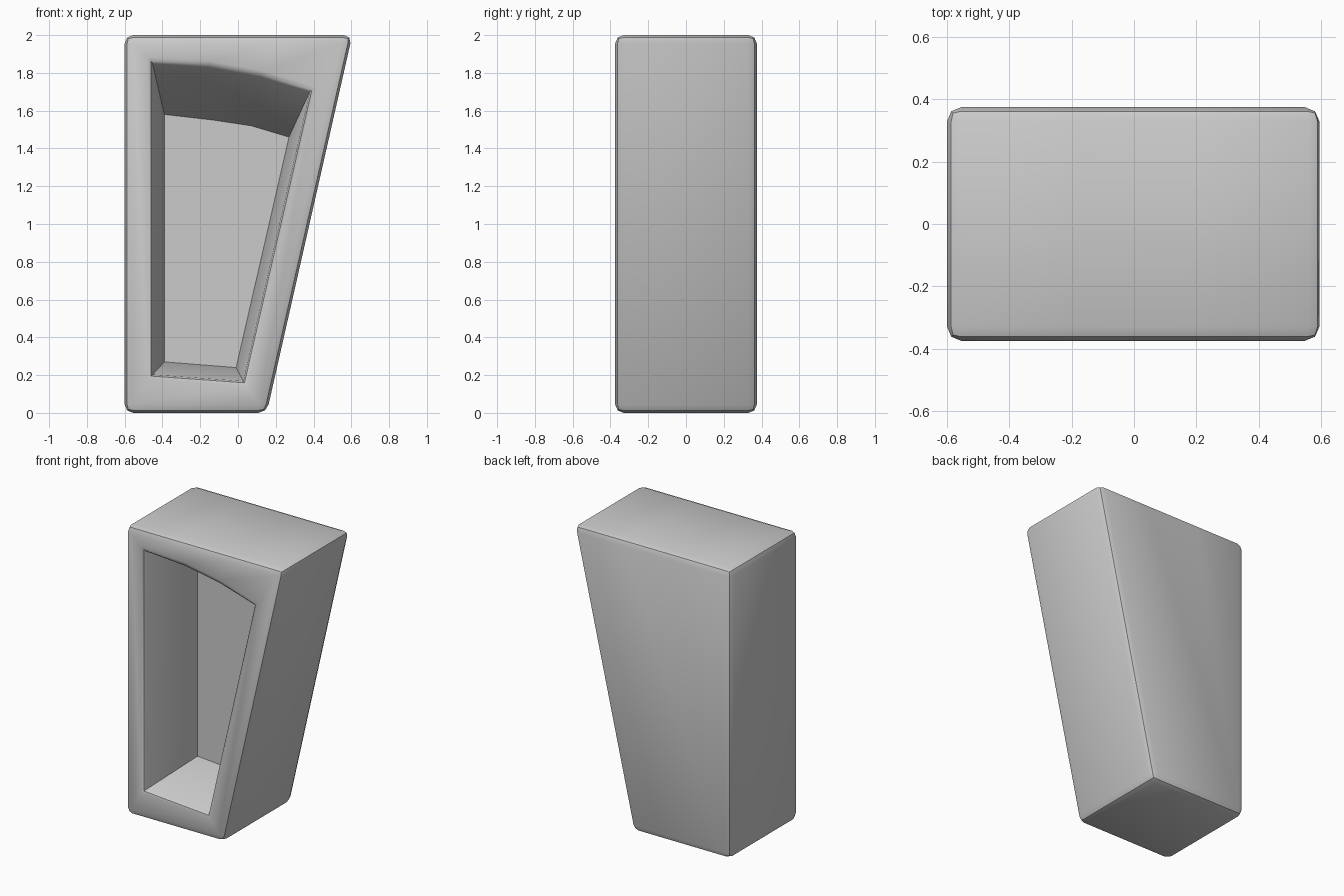
import bpy
import bmesh
import math

if "Cube" in bpy.data.objects:
    bpy.data.objects.remove(bpy.data.objects["Cube"])

# Matching six-point loops, counter-clockwise seen from the front (x, z)
outer = [(-0.6, 0), (0.152, 0), (0.605, 2), (0.2, 2), (-0.2, 2), (-0.6, 2)]
opening = [(-0.455, 0.2), (0.03, 0.165), (0.385, 1.71),
           (0.12, 1.79), (-0.15, 1.84), (-0.455, 1.86)]
recess = [(-0.39, 0.27), (-0.01, 0.24), (0.27, 1.46),
          (0.07, 1.52), (-0.13, 1.55), (-0.39, 1.58)]
CORNERS = (0, 1, 2, 5)

bm = bmesh.new()


def ring(points, y):
    return [bm.verts.new((x, y, z)) for x, z in points]


def bridge(a, b):
    n = len(a)
    for i in range(n):
        j = (i + 1) % n
        bm.faces.new((a[i], a[j], b[j], b[i]))


def loop_edges(loop):
    return [bm.edges.get((loop[i], loop[(i + 1) % len(loop)])) for i in range(len(loop))]


# Back panel, outer walls, front rim, recess walls and recess back
rings = [ring(outer, 0.375), ring(outer, -0.375),
         ring(opening, -0.375), ring(recess, 0.115)]
for a, b in zip(rings, rings[1:]):
    bridge(a, b)
bm.faces.new(rings[0][::-1])
bm.faces.new(rings[3])
bmesh.ops.recalc_face_normals(bm, faces=bm.faces[:])

# Rounded outer edges and a finer rounding around the opening
outer_edges = loop_edges(rings[0]) + loop_edges(rings[1])
outer_edges += [bm.edges.get((rings[0][i], rings[1][i])) for i in CORNERS]
rim_edges = loop_edges(rings[2])
bmesh.ops.bevel(bm, geom=rim_edges, offset=0.022, segments=2,
                profile=0.5, affect='EDGES', clamp_overlap=True)
bmesh.ops.bevel(bm, geom=[e for e in outer_edges if e.is_valid], offset=0.045,
                segments=2, profile=0.5, affect='EDGES', clamp_overlap=True)

mesh = bpy.data.meshes.new("tapered_niche_block")
bm.to_mesh(mesh)
bm.free()
block = bpy.data.objects.new("tapered_niche_block", mesh)
bpy.context.collection.objects.link(block)

# Smooth the roundings while keeping the recess corners crisp
bpy.context.view_layer.objects.active = block
block.select_set(True)
bpy.ops.object.shade_smooth_by_angle(angle=math.radians(30))
